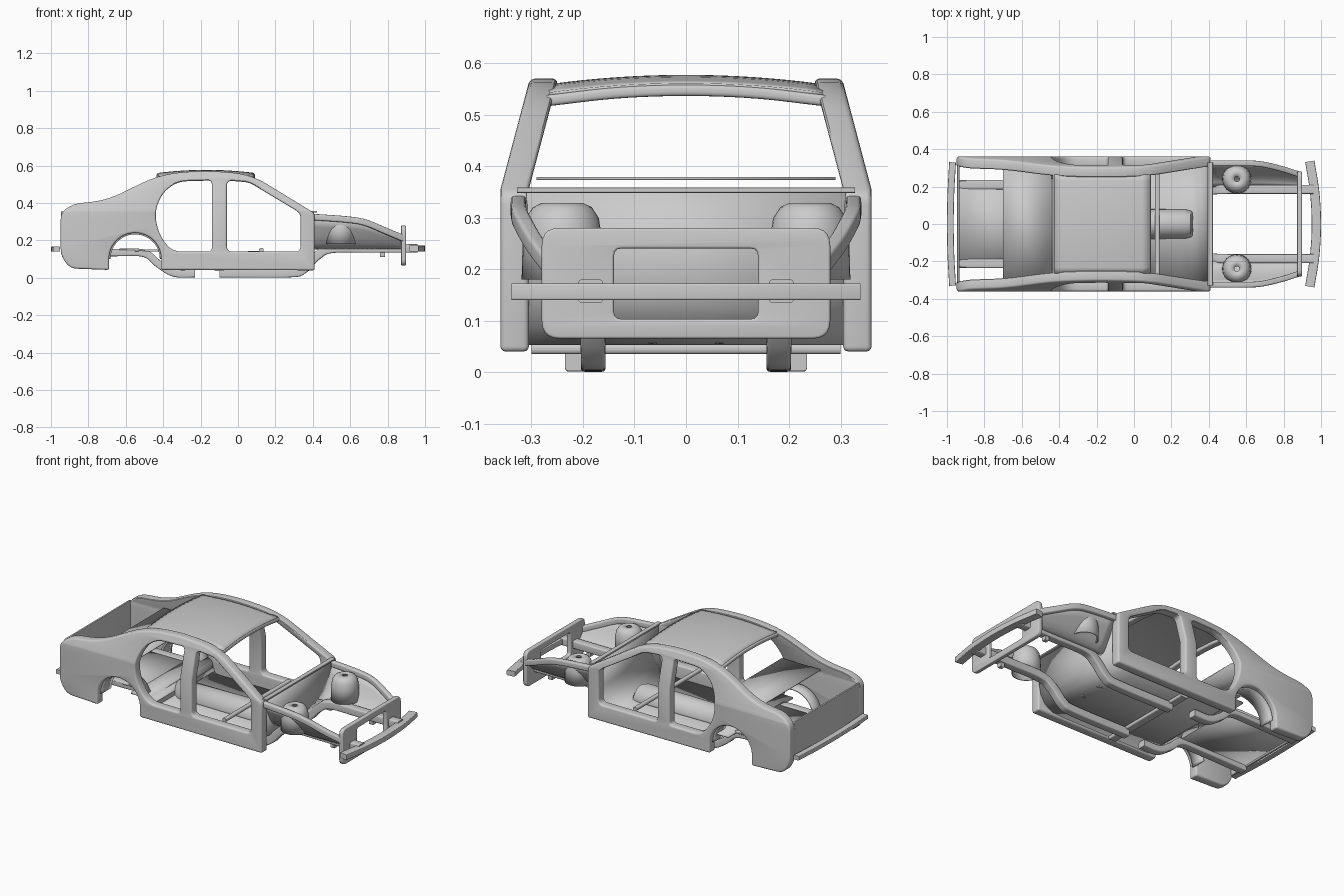
import bpy, bmesh, math
from mathutils import Vector

if "Cube" in bpy.data.objects:
    bpy.data.objects.remove(bpy.data.objects["Cube"])


def finish(name, bm):
    bmesh.ops.remove_doubles(bm, verts=bm.verts, dist=1e-5)
    bmesh.ops.recalc_face_normals(bm, faces=bm.faces)
    me = bpy.data.meshes.new(name)
    bm.to_mesh(me)
    bm.free()
    ob = bpy.data.objects.new(name, me)
    bpy.context.collection.objects.link(ob)
    return ob


def rounded(pts, r=0.03):
    # fillet each corner of a closed loop; a third value overrides the radius
    out, n = [], len(pts)
    for i, q in enumerate(pts):
        p, a, b = Vector(q[:2]), Vector(pts[i - 1][:2]), Vector(pts[(i + 1) % n][:2])
        d = min(q[2] if len(q) > 2 else r, 0.48 * (a - p).length, 0.48 * (b - p).length)
        s, e = p + (a - p).normalized() * d, p + (b - p).normalized() * d
        k = 5 if d > 0.015 else 3
        for j in range(k + 1):
            t = j / k
            out.append(s * (1 - t) ** 2 + p * 2 * t * (1 - t) + e * t * t)
    return out


def plate(name, loops, thick, bevel, fn, cut=None):
    # filled outline with holes, rounded rim, mapped into place by fn
    cu = bpy.data.curves.new(name, 'CURVE')
    cu.dimensions, cu.fill_mode = '2D', 'BOTH'
    cu.extrude, cu.bevel_depth = thick / 2 - bevel, bevel
    cu.bevel_resolution, cu.offset = 2, -bevel
    for loop in loops:
        sp = cu.splines.new('POLY')
        sp.points.add(len(loop) - 1)
        for p, q in zip(sp.points, loop):
            p.co = (q[0], q[1], 0, 1)
        sp.use_cyclic_u = True
    ob = bpy.data.objects.new(name, cu)
    bpy.context.collection.objects.link(ob)
    me = bpy.data.meshes.new_from_object(ob.evaluated_get(bpy.context.evaluated_depsgraph_get()))
    bpy.data.objects.remove(ob)
    bm = bmesh.new()
    bm.from_mesh(me)
    bmesh.ops.remove_doubles(bm, verts=bm.verts, dist=1e-5)
    if cut:
        bmesh.ops.bisect_plane(bm, geom=bm.verts[:] + bm.edges[:] + bm.faces[:],
                               plane_co=(0, cut, 0), plane_no=(0, 1, 0))
    for v in bm.verts:
        v.co = fn(*v.co)
    return finish(name, bm)


def sheet(name, rows, thick=0.01):
    # lofted thin panel
    bm = bmesh.new()
    vs = [[bm.verts.new(p) for p in r] for r in rows]
    for a, b in zip(vs, vs[1:]):
        for i in range(len(a) - 1):
            bm.faces.new((a[i], a[i + 1], b[i + 1], b[i]))
    ob = finish(name, bm)
    m = ob.modifiers.new('thickness', 'SOLIDIFY')
    m.thickness, m.offset = thick, 0
    return ob


def smooth_path(pts, k=6):
    p = [Vector(q) for q in pts]
    p = [2 * p[0] - p[1]] + p + [2 * p[-1] - p[-2]]
    out = []
    for a, b, c, d in zip(p, p[1:], p[2:], p[3:]):
        for j in range(k):
            t = j / k
            out.append(0.5 * (2 * b + (c - a) * t + (2 * a - 5 * b + 4 * c - d) * t * t
                              + (3 * b - a - 3 * c + d) * t ** 3))
    return out + [p[-2]]


def rail(name, pts, w, h, r=0.008):
    # rounded box section swept along a smooth path
    path = smooth_path(pts)
    sec = rounded([(-w / 2, -h / 2), (w / 2, -h / 2), (w / 2, h / 2), (-w / 2, h / 2)], r)
    bm, rings = bmesh.new(), []
    for i, p in enumerate(path):
        t = (path[min(i + 1, len(path) - 1)] - path[max(i - 1, 0)]).normalized()
        side = t.cross(Vector((0, 0, 1))).normalized()
        up = side.cross(t)
        rings.append([bm.verts.new(p + side * s[0] + up * s[1]) for s in sec])
    n = len(sec)
    for a, b in zip(rings, rings[1:]):
        for i in range(n):
            bm.faces.new((a[i], a[(i + 1) % n], b[(i + 1) % n], b[i]))
    bm.faces.new(rings[0])
    bm.faces.new(rings[-1])
    return finish(name, bm)


def arc(n, a0=0, a1=math.pi):
    return [(math.cos(a0 + (a1 - a0) * i / n), math.sin(a0 + (a1 - a0) * i / n)) for i in range(n + 1)]


# body side outline, door openings
wheel = [(-0.55 - 0.14 * c, 0.10 + 0.14 * s) for c, s in arc(20)]
outer = rounded([(0.41, 0.04, 0.01), (0.41, 0.345, 0.02), (0.07, 0.553, 0.1), (-0.18, 0.575, 0.2),
                 (-0.42, 0.553, 0.12), (-0.70, 0.415, 0.12), (-0.88, 0.395, 0.05), (-0.948, 0.35, 0.04),
                 (-0.948, 0.12, 0.07), (-0.90, 0.05, 0.04), (-0.69, 0.042, 0.01)]
                + wheel + [(-0.41, 0.042, 0.01)])
front_door = rounded([(-0.06, 0.14), (0.335, 0.14), (0.335, 0.345), (0.06, 0.51), (-0.06, 0.52)], 0.03)
rear_door = rounded([(-0.14, 0.14, 0.02), (-0.14, 0.52, 0.02), (-0.32, 0.515), (-0.40, 0.46),
                     (-0.445, 0.36), (-0.43, 0.25), (-0.36, 0.14)], 0.06)

for s, tag in ((1, 'left'), (-1, 'right')):
    plate('body_side_' + tag, [outer, front_door, rear_door], 0.055, 0.01,
          lambda a, b, c: (a, s * (0.3325 + c - max(0, b - 0.355) * 0.265), b), cut=0.355)
    # rear wheel housing
    sheet('wheel_housing_' + tag,
          [[(-0.55 + 0.137 * c, s * y, 0.10 + 0.137 * z) for c, z in arc(24)] for y in (0.33, 0.285, 0.24)])
    # upper front rail, lower rail, under-floor rear rail
    upper = [(0.40, 0.325, 0.325), (0.58, 0.325, 0.312), (0.68, 0.32, 0.295), (0.79, 0.295, 0.25), (0.885, 0.265, 0.21)]
    rail('upper_rail_' + tag, [(x, s * y, z) for x, y, z in upper], 0.03, 0.034)
    rail('front_rail_' + tag, [(x, s * y, z) for x, y, z in
         [(0.96, 0.185, 0.157), (0.72, 0.185, 0.157), (0.50, 0.185, 0.155), (0.42, 0.182, 0.115),
          (0.35, 0.18, 0.045), (0.27, 0.18, 0.025), (-0.10, 0.18, 0.025)]], 0.048, 0.046)
    rail('rear_rail_' + tag, [(x, s * y, z) for x, y, z in
         [(-0.94, 0.21, 0.13), (-0.65, 0.21, 0.135), (-0.50, 0.21, 0.13), (-0.42, 0.21, 0.07),
          (-0.34, 0.21, 0.025), (-0.23, 0.21, 0.022)]], 0.05, 0.04)
    # inner wing panel between the rails
    sheet('wing_apron_' + tag,
          [[(p.x, s * (p.y * (1 - t) + 0.20 * t), p.z + (0.155 - p.z) * math.sin(t * math.pi / 2))
            for t in (0, 0.2, 0.4, 0.6, 0.8, 1)] for p in smooth_path(upper, 4)], 0.006)
    # suspension tower with centre hole and small bolt collar
    prof = [(0.076, 0.18), (0.074, 0.26), (0.068, 0.298), (0.055, 0.318), (0.04, 0.325), (0.014, 0.325)]
    sheet('strut_tower_' + tag,
          [[(0.55 + r * c, s * 0.24 + r * q, z) for c, q in arc(32, 0, 2 * math.pi)] for r, z in prof], 0.006)
    # mounting stubs under the rail
    rail('rail_mount_' + tag, [(0.76, s * 0.185, 0.125), (0.785, s * 0.185, 0.125)], 0.03, 0.03, 0.005)

# roof, bowed both ways
xs = [-0.425 + 0.51 * i / 12 for i in range(13)]
ys = [-0.265 + 0.53 * i / 16 for i in range(17)]
sheet('roof_panel', [[(x, y, 0.573 - 0.018 * (y / 0.265) ** 2 - 0.016 * ((x + 0.17) / 0.255) ** 2)
                      for y in ys] for x in xs], 0.008)
for name, x in (('windscreen_header', 0.07), ('rear_window_header', -0.415)):
    rail(name, [(x, y, 0.547 - 0.02 * (y / 0.27) ** 2) for y in (-0.27, -0.135, 0, 0.135, 0.27)], 0.04, 0.022)

# firewall and floor pan in one pressed sheet
pan = [(0.402, 0.355), (0.40, 0.19), (0.39, 0.14), (0.36, 0.09), (0.31, 0.062), (0.25, 0.058),
       (-0.35, 0.058), (-0.375, 0.075), (-0.395, 0.135), (-0.42, 0.145), (-0.50, 0.145)]
sheet('floor_and_firewall', [[(x, y, z) for x, z in pan[:9]] for y in (-0.31, 0, 0.31)])
sheet('rear_seat_pan', [[(x, y, z) for x, z in pan[7:]] for y in (-0.31, 0, 0.31)])
sheet('boot_floor', [[(x, y, 0.145) for x in (-0.49, -0.945)] for y in (-0.235, 0, 0.235)])
# transmission tunnel with rounded nose
sheet('tunnel', [[(x, r * c, 0.055 + h * q) for c, q in arc(16)]
                 for x, r, h in ((0.31, 0.06, 0.05), (0.30, 0.068, 0.07), (0.27, 0.074, 0.08),
                                 (0.10, 0.075, 0.082), (-0.39, 0.07, 0.08))])
# cross members
rail('seat_cross_bar', [(0.125, -0.31, 0.148), (0.125, 0.31, 0.148)], 0.025, 0.02)
rail('cowl_bar', [(0.408, -0.328, 0.353), (0.408, 0.328, 0.353)], 0.028, 0.01, 0.003)
rail('floor_cross_member', [(-0.10, -0.30, 0.045), (-0.10, 0.30, 0.045)], 0.05, 0.02)
# parcel shelf and tail panel
sheet('parcel_shelf', [[(x, y, 0.376) for x in (-0.44, -0.70)] for y in (-0.29, 0, 0.29)], 0.006)
plate('tail_panel', [rounded([(-0.315, 0.13), (0.315, 0.13), (0.315, 0.355), (-0.315, 0.355)], 0.01)],
      0.012, 0.003, lambda a, b, c: (-0.94 + c, a, b))
# radiator support frame
plate('radiator_frame', [rounded([(-0.28, 0.065), (0.28, 0.065), (0.28, 0.28), (-0.28, 0.28)], 0.035),
                         rounded([(-0.14, 0.103), (0.14, 0.103), (0.14, 0.24), (-0.14, 0.24)], 0.015)],
      0.026, 0.005, lambda a, b, c: (0.885 + c, a, b))
# bumper beams
rail('front_bumper_beam', [(0.975 - 0.035 * (y / 0.335) ** 2, y, 0.156)
                           for y in (-0.335, -0.17, 0, 0.17, 0.335)], 0.05, 0.032, 0.004)
rail('rear_bumper_beam', [(-0.982 + 0.012 * (y / 0.33) ** 2, y, 0.153)
                          for y in (-0.33, -0.165, 0, 0.165, 0.33)], 0.036, 0.026, 0.004)

bpy.ops.object.select_all(action='SELECT')
bpy.context.view_layer.objects.active = bpy.context.selected_objects[0]
bpy.ops.object.shade_smooth_by_angle(angle=math.radians(35))
